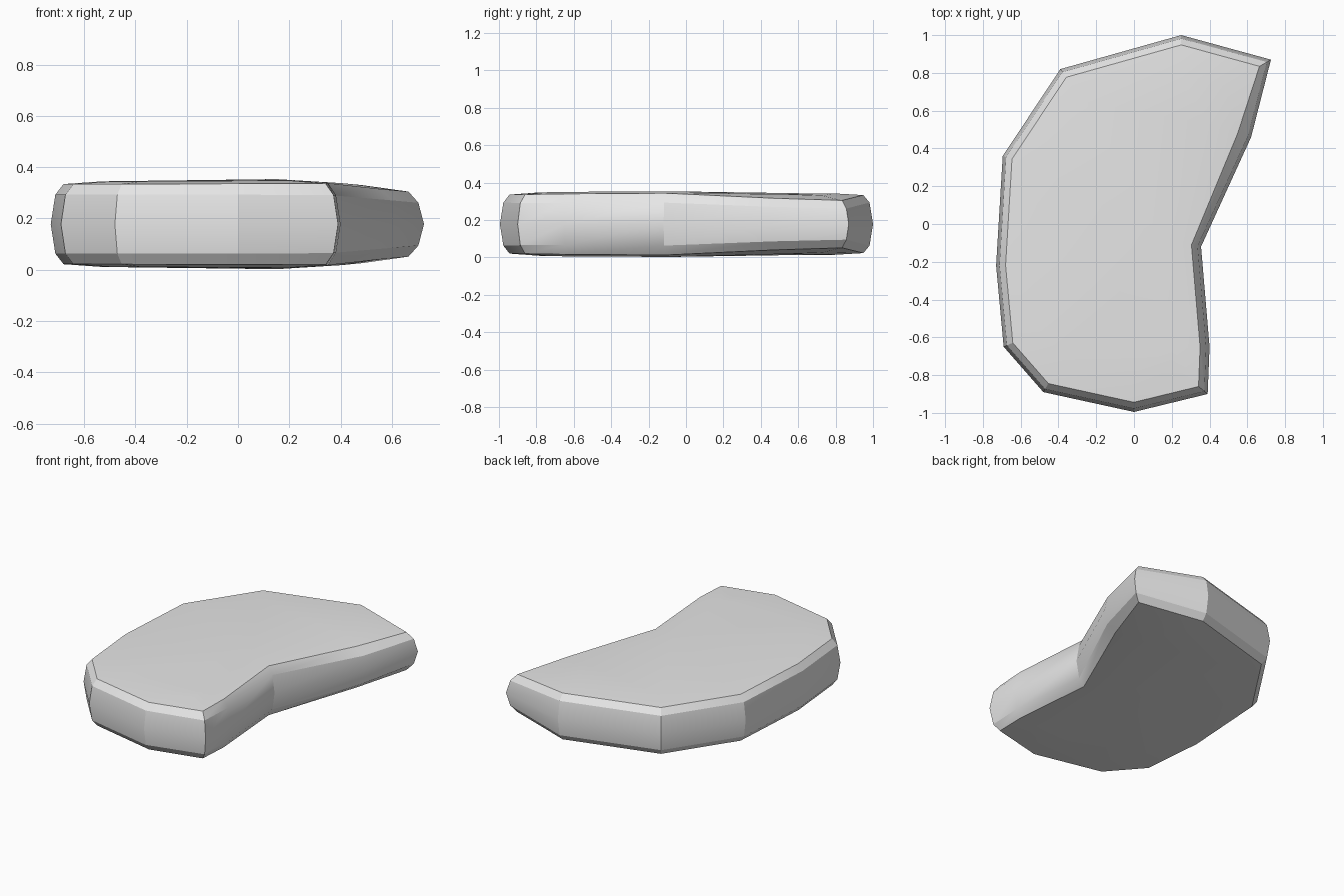
import bpy
import bmesh
import math
from mathutils import Vector

cube = bpy.data.objects.get("Cube")
if cube:
    bpy.data.objects.remove(cube, do_unlink=True)

# Plain stone colour
stone = bpy.data.materials.new("light grey stone")
stone.use_nodes = True
GREY = (0.8, 0.8, 0.8, 1)
stone.diffuse_color = GREY
stone.node_tree.nodes["Principled BSDF"].inputs["Base Color"].default_value = GREY

# Widest outline of the slab, counter-clockwise
outline = [Vector(p) for p in (
    (0.25, 1.0), (-0.39, 0.82), (-0.695, 0.36), (-0.73, -0.22), (-0.69, -0.65),
    (-0.48, -0.89), (0, -0.995), (0.39, -0.9), (0.4, -0.65), (0.355, -0.12),
    (0.62, 0.46), (0.725, 0.87))]


def inset(distance):
    """Move every outline corner inwards along its mitre."""
    ring = []
    for i, p in enumerate(outline):
        a = (p - outline[i - 1]).normalized()
        b = (outline[(i + 1) % len(outline)] - p).normalized()
        na, nb = Vector((-a.y, a.x)), Vector((-b.y, b.x))
        ring.append(p + (na + nb) * distance / (1 + na.dot(nb)))
    return ring


def half_height(p, rise):
    """Height above the middle, thinner towards the pointed corner."""
    tip = max(0, p.x - 0.35) * 0.09
    swell = 0.014 * math.exp(-((p.x - 0.1) ** 2 + (p.y + 0.3) ** 2) * 4)
    return rise - tip + (swell if rise > 0.14 else 0)


# Layers from the underside to the upper side: inset, offset from the middle
upper = [(0.018, 0.115), (0.05, 0.155), (0.2, 0.164)]
layers = [(d, h, -1) for d, h in reversed(upper)] + [(0, 0, 1)]
layers += [(d, h, 1) for d, h in upper]

bm = bmesh.new()
rings = []
for distance, rise, side in layers:
    ring = []
    for p in inset(distance):
        # The edge over the long inner curve is rounded more widely
        q = p.copy()
        if rise > 0.14 and p.x > 0.4 and 0.2 < p.y < 0.7:
            q.x -= 0.025
        z = 0.178 + side * (half_height(q, rise) if rise else 0)
        ring.append(bm.verts.new((q.x, q.y, z)))
    rings.append(ring)

# Walls, chamfers and gently swelling borders
for low, high in zip(rings, rings[1:]):
    for i in range(len(low)):
        j = (i + 1) % len(low)
        bm.faces.new((low[i], low[j], high[j], high[i]))

# Broad upper and lower surfaces
caps = [bm.faces.new(reversed(rings[0])), bm.faces.new(rings[-1])]
bmesh.ops.triangulate(bm, faces=caps)
bmesh.ops.recalc_face_normals(bm, faces=bm.faces)

mesh = bpy.data.meshes.new("stone_slab")
bm.to_mesh(mesh)
bm.free()
mesh.materials.append(stone)
slab = bpy.data.objects.new("stone_slab", mesh)
bpy.context.collection.objects.link(slab)

bpy.context.view_layer.objects.active = slab
slab.select_set(True)
bpy.ops.object.shade_smooth_by_angle(angle=math.radians(24))
